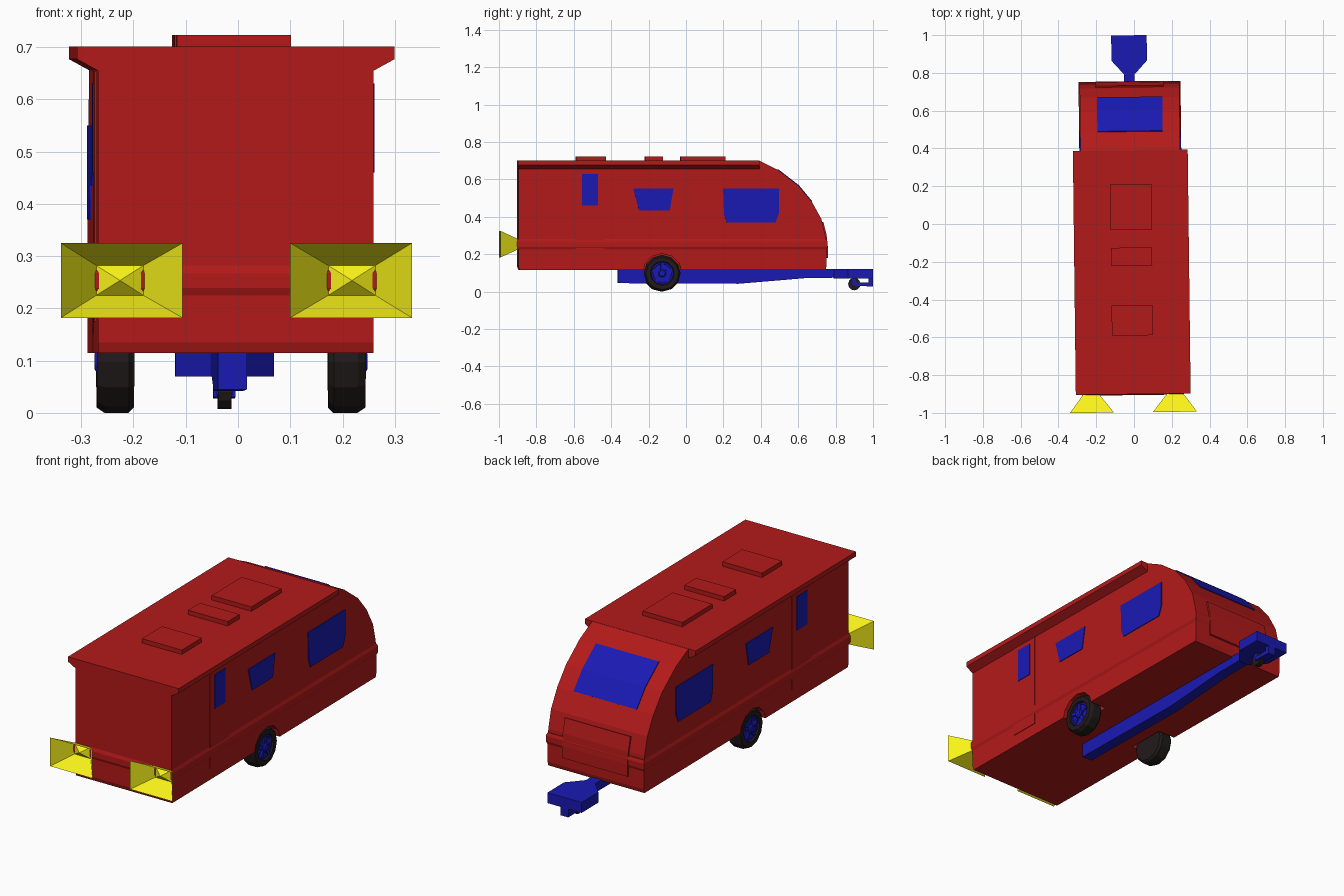
import bpy, bmesh, math
from mathutils import Matrix

if "Cube" in bpy.data.objects:
    bpy.data.objects.remove(bpy.data.objects["Cube"])


def material(name, color):
    m = bpy.data.materials.new(name)
    m.diffuse_color = (*color, 1)
    m.use_nodes = True
    m.node_tree.nodes["Principled BSDF"].inputs["Base Color"].default_value = m.diffuse_color
    return m


RED = material("red_paint", (0.45, 0.01, 0.01))
BLUE = material("blue", (0.01, 0.01, 0.45))
YELLOW = material("yellow", (0.95, 0.9, 0.01))
BLACK = material("black_rubber", (0.015, 0.01, 0.01))


def finish(name, bm, mat, mirror=False, closed=True):
    if closed:
        bmesh.ops.recalc_face_normals(bm, faces=bm.faces)
    me = bpy.data.meshes.new(name)
    bm.to_mesh(me)
    bm.free()
    me.materials.append(mat)
    ob = bpy.data.objects.new(name, me)
    bpy.context.collection.objects.link(ob)
    if mirror:
        ob.modifiers.new("mirror", 'MIRROR')
    return ob


def loft(name, rings, mat, mirror=False):
    """Join equal-sized rings of points and cap both ends."""
    bm = bmesh.new()
    vs = [[bm.verts.new(p) for p in r] for r in rings]
    n = len(vs[0])
    for a, b in zip(vs, vs[1:]):
        for i in range(n):
            bm.faces.new((a[i], a[(i + 1) % n], b[(i + 1) % n], b[i]))
    bm.faces.new(vs[0])
    bm.faces.new(vs[-1])
    return finish(name, bm, mat, mirror)


def prism(name, pts, axis, a, b, mat, mirror=False):
    """Extrude a 2D outline along an axis; outline uses the other two axes in order."""
    def place(p, t):
        q = list(p)
        q.insert("xyz".index(axis), t)
        return q
    return loft(name, [[place(p, t) for p in pts] for t in (a, b)], mat, mirror)


def rect(a0, a1, b0, b1):
    return [(a0, b0), (a1, b0), (a1, b1), (a0, b1)]


def lathe(name, prof, segs, y, z, mat, mirror=False):
    """Turn an (x, radius) profile round an axis parallel to x."""
    rings = [[(x, y + r * math.sin(2 * math.pi * i / segs), z - r * math.cos(2 * math.pi * i / segs))
              for i in range(segs)] for x, r in prof]
    return loft(name, rings, mat, mirror)


def curved_panel(name, pts, off, half, mat):
    """Thin panel following the curved end wall."""
    outer = []
    for i, p in enumerate(pts):
        a, b = pts[max(i - 1, 0)], pts[min(i + 1, len(pts) - 1)]
        dy, dz = b[0] - a[0], b[1] - a[1]
        d = math.hypot(dy, dz)
        outer.append((p[0] + off * dz / d, p[1] - off * dy / d))
    inner = [(y - 0.01, z - 0.005) for y, z in reversed(pts)]
    return prism(name, outer + inner, 'x', -half, half, mat)


# body shell with rounded towing end
W = 0.264
curve = [(0.748, 0.24), (0.742, 0.30), (0.72, 0.39), (0.67, 0.48), (0.60, 0.565), (0.49, 0.65), (0.39, 0.70)]
body = prism("body", [(-0.9, 0.135), (-0.893, 0.115), (0.742, 0.115), (0.748, 0.135)] + curve
             + [(-0.9, 0.70)], 'x', -W, W, RED)

# wheel arches
WY, WZ = -0.13, 0.098
cutter = lathe("arch_cutter", [(0.17, 0.105), (0.30, 0.105)], 12, WY, WZ, RED, True)
cutter.hide_render = True
cutter.hide_set(True)
cut = body.modifiers.new("arches", 'BOOLEAN')
cut.object = cutter
cut.solver = 'EXACT'

# belt moulding round the whole body
belt = []
for z, o in ((0.225, 0), (0.239, 0.006), (0.267, 0.006), (0.282, 0)):
    belt.append([(x, y, z) for x, y in rect(-W - o, W + o, -0.9 - o, 0.748 + o)])
loft("belt_moulding", belt, RED)

# overhanging roof
prism("roof", [(-W, 0.655), (W, 0.655), (0.304, 0.677), (0.304, 0.701), (-0.304, 0.701), (-0.304, 0.677)],
      'y', -0.901, 0.39, RED)

# roof hatches
for i, (y0, y1) in enumerate(((-0.03, 0.21), (-0.22, -0.125), (-0.59, -0.43))):
    prism(f"roof_hatch_{i + 1}", rect(-0.109, 0.109, y0, y1), 'z', 0.69, 0.723, RED)

# doors and side windows, both sides
prism("door", rect(-0.595, -0.44, 0.175, 0.654), 'x', 0.255, 0.267, RED, True)
prism("door_window", rect(-0.56, -0.475, 0.46, 0.63), 'x', 0.255, 0.27, BLUE, True)
prism("middle_window", [(-0.285, 0.55), (-0.07, 0.55), (-0.09, 0.435), (-0.255, 0.435)],
      'x', 0.255, 0.268, BLUE, True)
prism("large_window", [(0.195, 0.55), (0.495, 0.55), (0.495, 0.42), (0.475, 0.37), (0.215, 0.37), (0.2, 0.41)],
      'x', 0.255, 0.268, BLUE, True)

# window and locker on the curved end
curved_panel("end_window", [(0.67, 0.48), (0.60, 0.565), (0.49, 0.65)], 0.004, 0.173, BLUE)
curved_panel("end_locker", [(0.748, 0.18), (0.748, 0.24), (0.742, 0.30), (0.725, 0.37)], 0.008, 0.18, RED)

# wheels: tyre, rim, spokes, hub
lathe("tyre", [(0.186, 0.03), (0.186, 0.088), (0.196, 0.098), (0.242, 0.098), (0.257, 0.088),
               (0.257, 0.064), (0.245, 0.060)], 12, WY, WZ, BLACK, True)
lathe("rim", [(0.24, 0.06), (0.249, 0.06), (0.249, 0.052), (0.246, 0.05)], 12, WY, WZ, BLUE, True)
lathe("hub", [(0.24, 0.022), (0.256, 0.022), (0.261, 0.015)], 10, WY, WZ, BLUE, True)
for i in range(5):
    a = math.radians(72 * i)
    c, s = math.cos(a), math.sin(a)
    pts = [(WY + u * s + v * c, WZ + u * c - v * s) for u, v in rect(0.015, 0.055, -0.008, 0.008)]
    prism(f"spoke_{i + 1}", pts, 'x', 0.24, 0.254, BLUE, True)

# drawbar and coupling
prism("drawbar", [(-0.365, 0.12), (-0.365, 0.045), (0.28, 0.042), (0.65, 0.073), (0.88, 0.075), (0.88, 0.12)],
      'x', -0.028, 0.028, BLUE)
prism("coupling_plate", [(-0.026, 0.79), (0.026, 0.79), (0.094, 0.865), (0.094, 0.999), (-0.094, 0.999),
                         (-0.094, 0.865)], 'z', 0.07, 0.122, BLUE)
prism("coupling_hook", [(0.999, 0.075), (0.999, 0.028), (0.9, 0.03), (0.9, 0.048), (0.975, 0.05), (0.975, 0.075)],
      'x', -0.021, 0.021, BLUE)
prism("jockey_strut", rect(0.89, 0.91, 0.035, 0.075), 'x', -0.016, 0.016, BLUE)
lathe("jockey_wheel", [(-0.013, 0.033), (0.013, 0.033)], 12, 0.9, 0.04, BLACK)

# open funnel lamps with a small pyramid bulb
bm = bmesh.new()
mouth = [bm.verts.new((x, -0.997, z)) for x, z in rect(0.103, 0.336, 0.182, 0.325)]
throat = [bm.verts.new((x, -0.903, z)) for x, z in rect(0.177, 0.267, 0.225, 0.282)]
tip = bm.verts.new((0.222, -0.93, 0.2535))
for i in range(4):
    j = (i + 1) % 4
    bm.faces.new((mouth[i], mouth[j], throat[j], throat[i]))
    bm.faces.new((throat[i], throat[j], tip))
finish("lamp", bm, YELLOW, True, closed=False)

# the whole vehicle sits very slightly turned
turn = Matrix.Translation((-0.015, 0, 0)) @ Matrix.Rotation(0.012, 4, 'Z')
for ob in bpy.context.collection.objects:
    ob.matrix_world = turn
